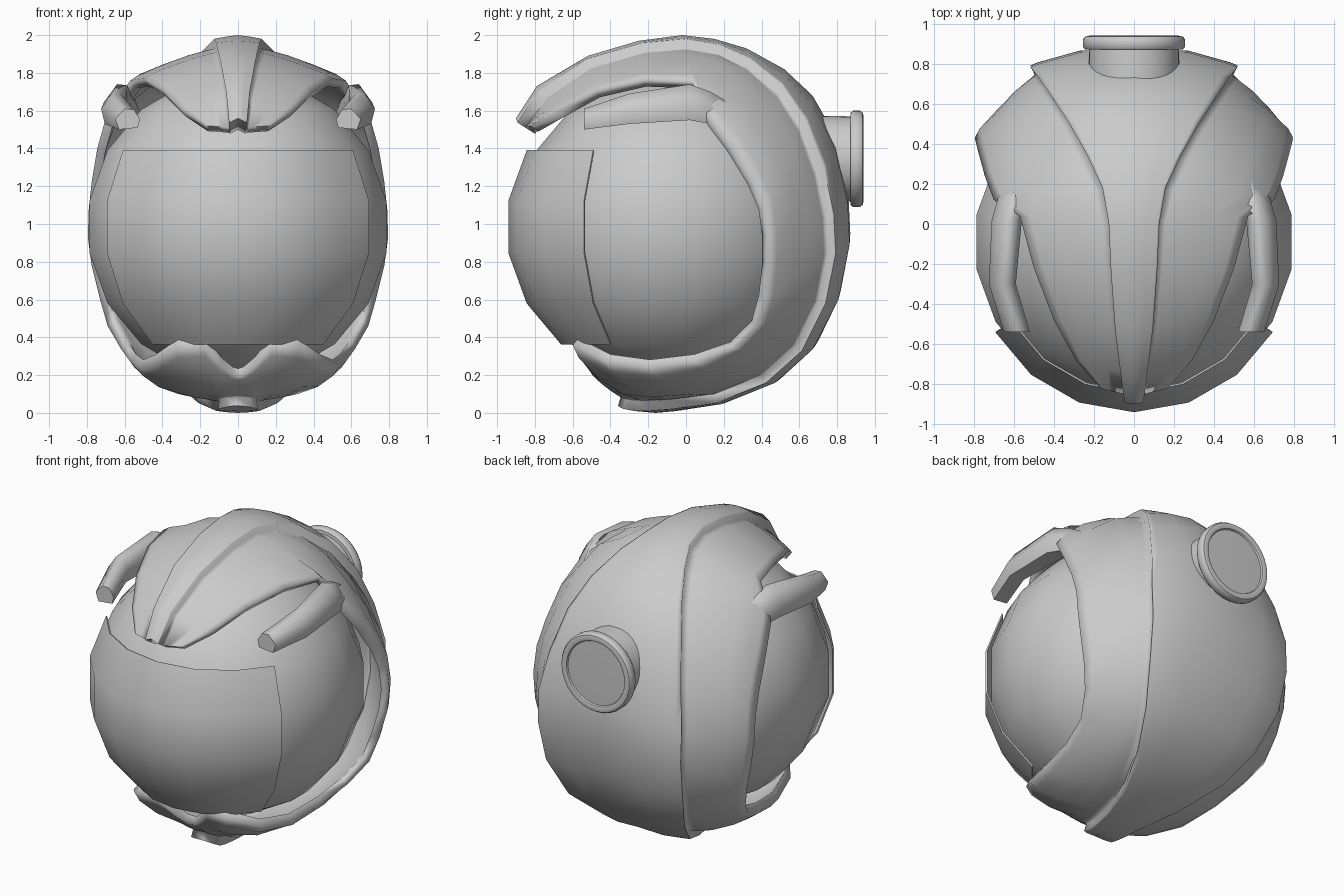
import bpy, bmesh, math
from mathutils import Vector

cube = bpy.data.objects.get("Cube")
if cube:
    bpy.data.objects.remove(cube, do_unlink=True)

grey = bpy.data.materials.new("plain_grey")
grey.use_nodes = True
grey.diffuse_color = (0.6, 0.6, 0.6, 1)
grey.node_tree.nodes["Principled BSDF"].inputs["Base Color"].default_value = (0.6, 0.6, 0.6, 1)


def make_object(name, bm, angle):
    bmesh.ops.remove_doubles(bm, verts=bm.verts[:], dist=0.0005)
    bmesh.ops.recalc_face_normals(bm, faces=bm.faces[:])
    mesh = bpy.data.meshes.new(name)
    bm.to_mesh(mesh)
    bm.free()
    mesh.materials.append(grey)
    obj = bpy.data.objects.new(name, mesh)
    bpy.context.collection.objects.link(obj)
    bpy.ops.object.select_all(action='DESELECT')
    obj.select_set(True)
    bpy.context.view_layer.objects.active = obj
    bpy.ops.object.shade_smooth_by_angle(angle=math.radians(angle))


def loft(name, sections, caps=(0, -1), angle=35):
    """Skin a list of closed sections; caps pair each point with its opposite."""
    bm = bmesh.new()
    rows = [[bm.verts.new(p) for p in section] for section in sections]
    n = len(rows[0])
    for a, b in zip(rows, rows[1:]):
        for i in range(n):
            j = (i + 1) % n
            bm.faces.new((a[i], a[j], b[j], b[i]))
    for row in [rows[c] for c in caps]:
        for i in range(n // 2 - 1):
            bm.faces.new((row[i], row[i + 1], row[n - 2 - i], row[n - 1 - i]))
    make_object(name, bm, angle)


# Inner globe and thin front visor: both are patches of a ball in 20 degree steps
def ball_patch(lats, lons, radius, y):
    rows = []
    for lat in map(math.radians, lats):
        rows.append([Vector((radius * math.cos(lat) * math.sin(math.radians(lon)),
                             y - radius * math.cos(lat) * math.cos(math.radians(lon)),
                             0.985 + radius * math.sin(lat))) for lon in lons])
    return rows


loft("inner_globe", ball_patch(range(-90, 91, 20), range(0, 360, 20), 0.81, -0.09),
     caps=(), angle=50)

outer = ball_patch(range(-50, 31, 20), range(-60, 61, 20), 0.812, -0.14)
inner = ball_patch(range(-50, 31, 20), range(-60, 61, 20), 0.804, -0.138)
loft("visor", [o + i[::-1] for o, i in zip(outer, inner)])

# Outer shell stations: centre line (y, z), crease (x, y, z), opening edge (x, y, z)
brow = [
    ((-.9, 1.56), (.045, -.85, 1.51), (.17, -.82, 1.52)),
    ((-.79, 1.73), (.06, -.74, 1.67), (.29, -.68, 1.6)),
    ((-.52, 1.89), (.09, -.5, 1.83), (.4, -.48, 1.71)),
    ((-.25, 1.97), (.11, -.22, 1.91), (.5, -.22, 1.77)),
    ((-.02, 2), (.12, 0, 1.93), (.57, .04, 1.76)),
]
shoulder = [
    ((.15, 1.98), (.15, .17, 1.9), (.7, .12, 1.56)),
    ((.32, 1.93), (.22, .32, 1.83), (.745, .24, 1.4)),
]
back = [
    ((.52, 1.82), (.31, .48, 1.7), (.775, .35, 1.22)),
    ((.67, 1.68), (.39, .6, 1.52), (.79, .41, 1.08)),
    ((.79, 1.47), (.45, .69, 1.28), (.795, .43, .93)),
    ((.86, 1.15), (.49, .74, 1.05), (.775, .43, .78)),
    ((.87, .95), (.49, .75, .85), (.73, .41, .6)),
    ((.82, .65), (.47, .7, .6), (.69, .37, .46)),
    ((.7, .38), (.4, .58, .36), (.62, .25, .34)),
]
chin = [
    ((.5, .18), (.31, .4, .2), (.57, .05, .27)),
    ((.2, .05), (.2, .15, .1), (.53, -.2, .24)),
    ((-.05, .01), (.13, -.08, .07), (.46, -.42, .27)),
    ((-.16, 0), (.11, -.2, .06), (.33, -.6, .36)),
    ((-.25, .01), (.1, -.27, .06), (.18, -.6, .36)),
    ((-.31, .02), (.1, -.32, .07), (.09, -.53, .25)),
    ((-.33, .03), (.06, -.34, .08), (.03, -.495, .2)),
    ((-.335, .04), (0, -.345, .085), (0, -.48, .19)),
]
HEART = Vector((0, -0.05, 1))


def around(a, b, t, bulge=1):
    """Point between a and b; full bulge keeps its distance from the heart."""
    a, b = a - HEART, b - HEART
    chord = a.lerp(b, t)
    arc = chord.normalized() * (a.length * (1 - t) + b.length * t)
    return HEART + chord.lerp(arc, bulge)


def mirrored(points):
    return [Vector((-p.x, p.y, p.z)) for p in reversed(points)]


def shell_section(station, bulge):
    centre, crease, edge = Vector((0, *station[0])), Vector(station[1]), Vector(station[2])
    panel = crease + (crease - HEART).normalized() * 0.05
    crest = [around(centre, panel, t) for t in (.5, .92)] + [panel]
    band = [crease] + [around(crease, edge, t, bulge) for t in (.08, .3, .6)]
    band += [around(crease, edge, .87, bulge + .4), edge]
    half = crest + band
    thin = [p.lerp(HEART, 0.11) for p in crest] + [p.lerp(HEART, 0.055) for p in band]
    skin = mirrored(half) + [centre] + half
    lining = mirrored(thin) + [centre.lerp(HEART, 0.11)] + thin
    return skin + lining[::-1]


shell = []
for region, bulge in ((brow, .6), (shoulder, 1.25), (back, .85), (chin, 1.6)):
    shell += [shell_section(s, bulge) for s in region]
loft("outer_shell", shell, caps=(0,), angle=92)

# Side prongs growing out of the shell under the brow: y, inner x, outer x, bottom z, top z
prong = [
    (.3, .5, .58, 1.48, 1.6),
    (.13, .54, .68, 1.53, 1.7),
    (.02, .57, .71, 1.55, 1.74),
    (-.3, .6, .725, 1.53, 1.69),
    (-.54, .53, .65, 1.5, 1.61),
]
for side, label in ((1, "left"), (-1, "right")):
    sections = []
    for y, xi, xo, low, top in prong:
        mid = (low + top) / 2
        ring = [(xi, low + .01), (xo - .02, low), (xo, mid),
                (xi + .07, top), (xi + .02, top - .005), (xi - .01, mid)]
        sections.append([Vector((side * x, y, z)) for x, z in ring])
    loft(label + "_prong", sections, angle=65)

# Round port at the back: a turned profile of (radius, y)
profile = [(.23, .6), (.225, .87), (.245, .872), (.255, .885), (.255, .92),
           (.245, .935), (.225, .94), (.21, .935), (.205, .925), (0, .93)]
turns = [math.tau * i / 32 for i in range(32)]
loft("rear_port", [[Vector((r * math.cos(a), y, 1.345 + r * math.sin(a))) for a in turns]
                   for r, y in profile], caps=(), angle=40)
